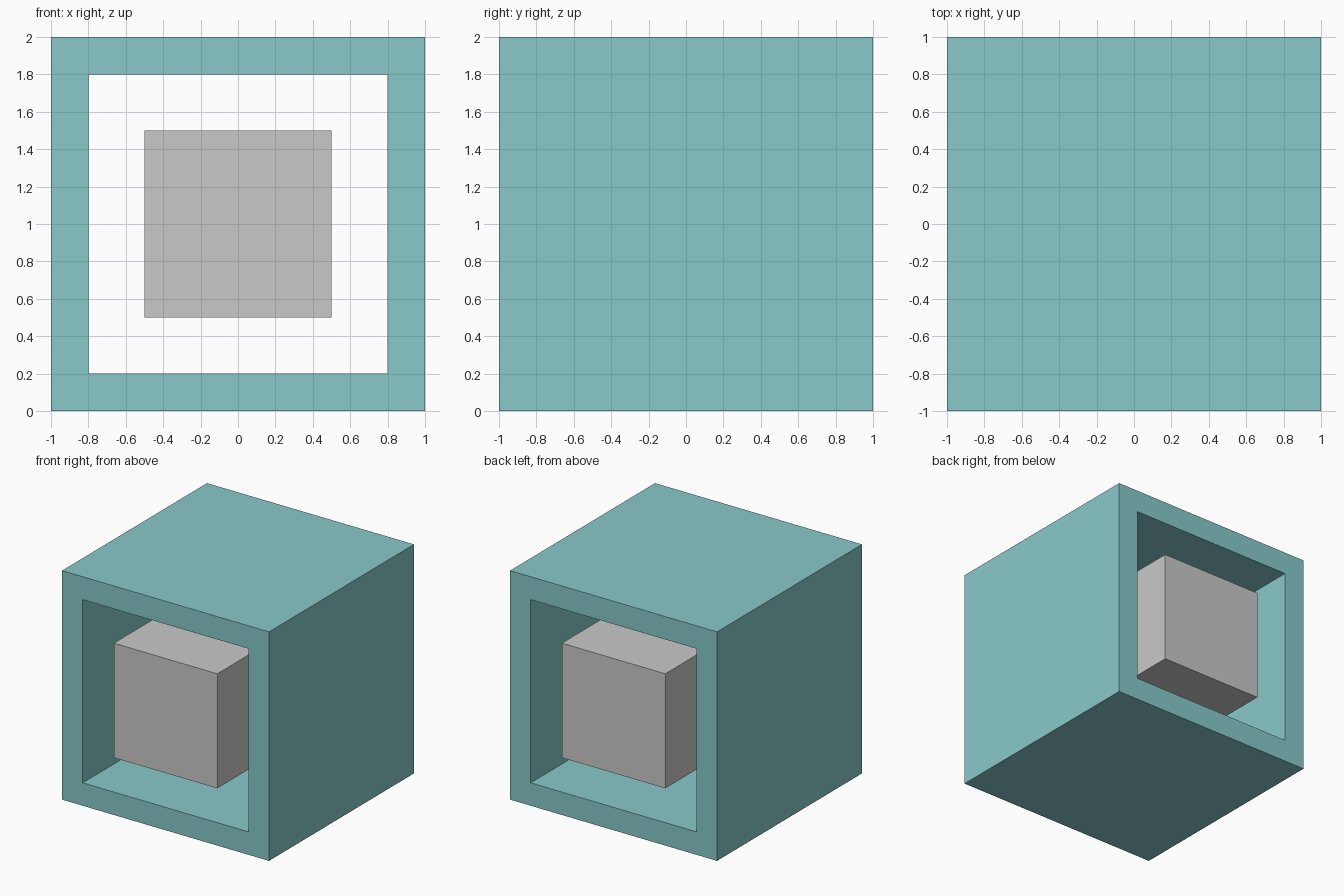
import bpy, bmesh

if "Cube" in bpy.data.objects:
    bpy.data.objects.remove(bpy.data.objects["Cube"])

def material(name, rgb):
    m = bpy.data.materials.new(name)
    m.diffuse_color = (*rgb, 1)
    m.use_nodes = True
    m.node_tree.nodes["Principled BSDF"].inputs["Base Color"].default_value = m.diffuse_color
    return m

teal = material("teal", (0.246, 0.584, 0.591))
grey = material("light grey", (0.584, 0.584, 0.584))

def add_object(name, bm, mat):
    bmesh.ops.recalc_face_normals(bm, faces=bm.faces[:])
    me = bpy.data.meshes.new(name)
    bm.to_mesh(me)
    bm.free()
    me.materials.append(mat)
    ob = bpy.data.objects.new(name, me)
    bpy.context.collection.objects.link(ob)
    return ob

CZ = 1.0  # height of the common centre

def square(bm, half, y):
    return [bm.verts.new((sx * half, y, CZ + sz * half))
            for sx, sz in ((-1, -1), (1, -1), (1, 1), (-1, 1))]

# Outer frame: square tube, open at front and back
bm = bmesh.new()
loops = [square(bm, h, y) for h, y in ((1, -1), (1, 1), (0.8, 1), (0.8, -1))]
for i in range(4):
    a, b = loops[i], loops[(i + 1) % 4]
    for j in range(4):
        k = (j + 1) % 4
        bm.faces.new((a[j], a[k], b[k], b[j]))
add_object("outer_frame", bm, teal)

# Inner block: floats in the frame, flush with both open ends
bm = bmesh.new()
front, back = square(bm, 0.5, -1), square(bm, 0.5, 1)
bm.faces.new(front)
bm.faces.new(back)
for j in range(4):
    k = (j + 1) % 4
    bm.faces.new((front[j], front[k], back[k], back[j]))
add_object("inner_block", bm, grey)
